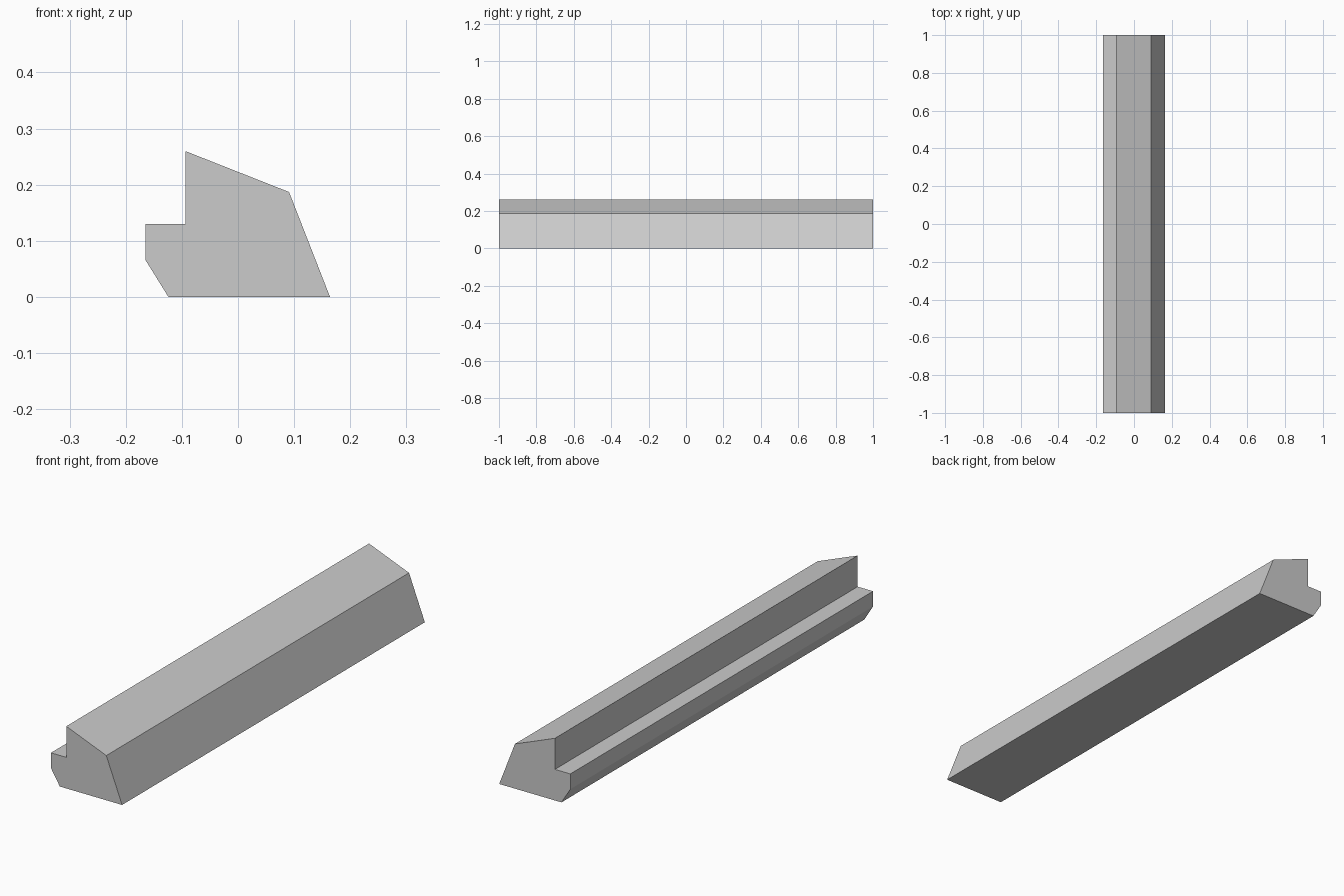
import bpy
import bmesh
from mathutils import Vector

cube = bpy.data.objects.get("Cube")
if cube:
    bpy.data.objects.remove(cube, do_unlink=True)

LENGTH = 2.0

# Plain grey material
grey = bpy.data.materials.new("light_grey")
grey.use_nodes = True
colour = (0.6, 0.6, 0.6, 1.0)
grey.diffuse_color = colour
for node in grey.node_tree.nodes:
    if node.type == "BSDF_PRINCIPLED":
        node.inputs["Base Color"].default_value = colour

# Cross-section (x, z): sloped top, slanted left side, stepped ledge on the right
profile = [
    (-0.124, 0), (0.164, 0), (0.091, 0.187), (-0.094, 0.26),
    (-0.094, 0.13), (-0.165, 0.13), (-0.165, 0.066),
]

# Extrude the cross-section along the full length
bm = bmesh.new()
end = bm.faces.new([bm.verts.new((x, -LENGTH / 2, z)) for x, z in profile])
result = bmesh.ops.extrude_face_region(bm, geom=[end], use_keep_orig=True)
far_verts = [g for g in result["geom"] if isinstance(g, bmesh.types.BMVert)]
bmesh.ops.translate(bm, verts=far_verts, vec=Vector((0, LENGTH, 0)))
bmesh.ops.recalc_face_normals(bm, faces=bm.faces)

mesh = bpy.data.meshes.new("moulding_strip")
bm.to_mesh(mesh)
bm.free()
mesh.materials.append(grey)
strip = bpy.data.objects.new("moulding_strip", mesh)
bpy.context.collection.objects.link(strip)
